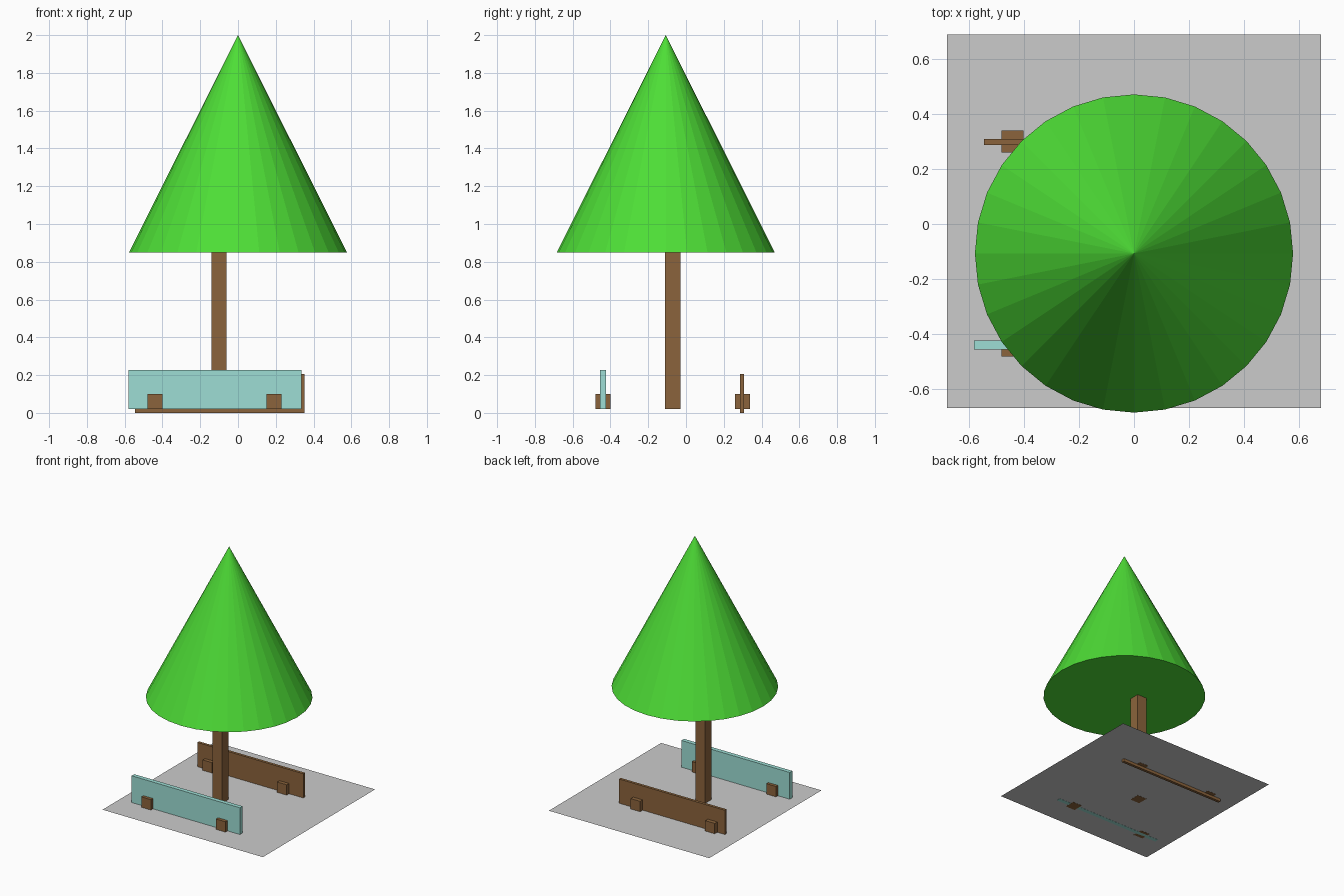
import bpy

if "Cube" in bpy.data.objects:
    bpy.data.objects.remove(bpy.data.objects["Cube"])

def material(name, color):
    m = bpy.data.materials.new(name)
    m.diffuse_color = (*color, 1)
    m.use_nodes = True
    m.node_tree.nodes["Principled BSDF"].inputs["Base Color"].default_value = m.diffuse_color
    return m

GREEN = material("leaf_green", (0.076, 0.73, 0.037))
BROWN = material("wood_brown", (0.26, 0.127, 0.045))
TEAL = material("pale_teal", (0.34, 0.73, 0.66))
FLOOR = 0.021

def box(name, x, y, z, mat):
    """Box from (min, max) ranges."""
    centre = [(a + b) / 2 for a, b in (x, y, z)]
    bpy.ops.mesh.primitive_cube_add(size=1, location=centre)
    ob = bpy.context.object
    ob.name = name
    ob.scale = [b - a for a, b in (x, y, z)]
    bpy.ops.object.transform_apply(location=False, rotation=False, scale=True)
    ob.data.materials.append(mat)
    return ob

# Flat ground sheet
bpy.ops.mesh.primitive_plane_add(size=1.355, location=(0, 0.01, FLOOR + 0.001))
bpy.context.object.name = "ground_sheet"

# Tree: square trunk and faceted cone
box("trunk", (-0.14, -0.06), (-0.11, -0.03), (FLOOR, 0.86), BROWN)
bpy.ops.mesh.primitive_cone_add(vertices=32, radius1=0.577, depth=1.15,
                                location=(0, -0.107, 1.425))
foliage = bpy.context.object
foliage.name = "foliage"
foliage.data.materials.append(GREEN)

# Two boards standing on edge
box("front_board", (-0.58, 0.335), (-0.455, -0.423), (FLOOR, 0.226), TEAL)
box("back_board", (-0.544, 0.351), (0.287, 0.308), (0, 0.207), BROWN)

# Small block feet holding the boards
for side, y in (("front", -0.44), ("back", 0.299)):
    for end, x in (("left", -0.44), ("right", 0.19)):
        box(f"{side}_{end}_foot", (x - 0.04, x + 0.04), (y - 0.04, y + 0.04),
            (FLOOR, 0.101), BROWN)
